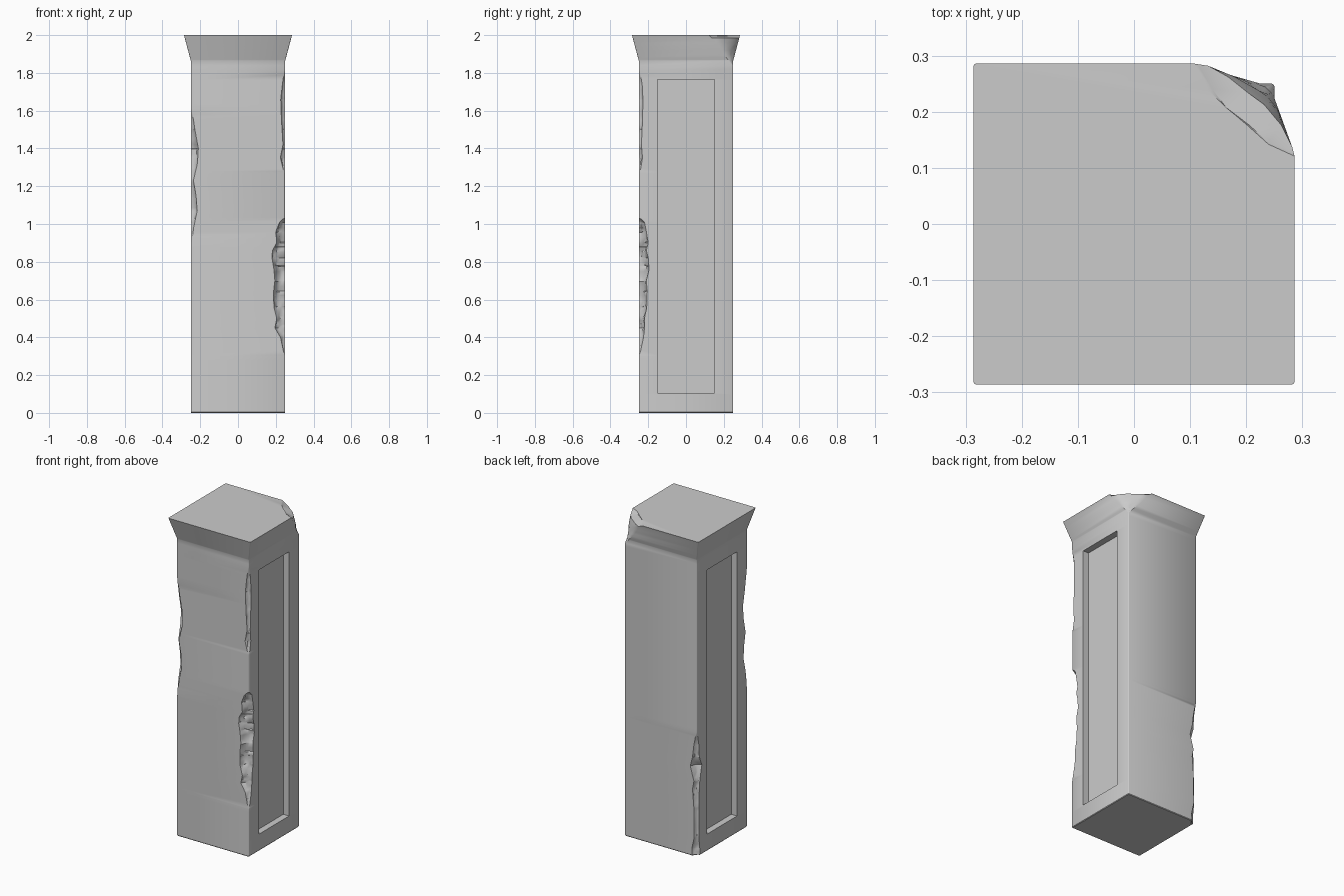
import bpy, bmesh, random
from mathutils import Vector

if "Cube" in bpy.data.objects:
    bpy.data.objects.remove(bpy.data.objects["Cube"])

random.seed(4)
K = 6           # points around each corner
TINY = 0.004    # bevel where the edge is undamaged

# Chip profiles per corner: (height, cut along x, cut along y)
CHIPS = {
    (1, 1): [(1.84, TINY, TINY), (1.87, .03, .03), (1.92, .09, .08),
             (1.96, .13, .12), (1.985, .15, .145), (2.0, .18, .165)],
    (-1, 1): [(0, .03, .03), (.04, .035, .03), (.12, .018, .02), (.3, .02, .022),
              (.42, .03, .025), (.47, .02, .03), (.56, .045, .05), (.62, .03, .025),
              (.7, .02, .02), (.78, TINY, TINY)],
    (-1, -1): [(.88, TINY, TINY), (.98, .015, .015), (1.07, .034, .036), (1.15, .028, .03),
               (1.23, .014, .016), (1.32, .035, .035), (1.4, .04, .042),
               (1.5, .022, .022), (1.62, TINY, TINY)],
    (1, -1): [(.3, TINY, TINY), (.4, .025, .025), (.45, .055, .03), (.5, .045, .03),
              (.56, .06, .042), (.64, .062, .045), (.7, .055, .04), (.76, .06, .055),
              (.82, .07, .05), (.86, .068, .04), (.9, .045, .05), (.96, .05, .04),
              (1.01, .03, .03), (1.03, .008, .008), (1.28, .008, .008), (1.35, .026, .02),
              (1.42, .012, .014), (1.55, .02, .02), (1.66, .024, .022),
              (1.74, .015, .018), (1.82, TINY, TINY)],
}


def chip(profile, z):
    """Interpolated corner cut at height z."""
    if z < profile[0][0] or z > profile[-1][0]:
        return TINY, TINY
    for (z0, a0, b0), (z1, a1, b1) in zip(profile, profile[1:]):
        if z <= z1:
            t = (z - z0) / (z1 - z0)
            return a0 + (a1 - a0) * t, b0 + (b1 - b0) * t
    return TINY, TINY


def corner_points(sx, sy, h, z):
    a, b = chip(CHIPS[sx, sy], z)
    cap_corner = (sx, sy) == (1, 1)
    hit = a > 0.01
    # roundness: 1 follows the old corner, 0.5 is a straight cut
    c = 0.62 if not cap_corner else (0.66 if z > 1.99 else 0.85)
    p0, p2 = Vector((h - a, h)), Vector((h, h - b))
    p1 = Vector((h - 2 * a * (1 - c), h - 2 * b * (1 - c)))
    if not cap_corner and not hit:
        p1 = Vector((h - a * .3, h - b * .3))
    pts = []
    for i in range(K):
        t = i / (K - 1)
        p = p0 * (1 - t) ** 2 + p1 * 2 * t * (1 - t) + p2 * t * t
        if hit and 0 < i < K - 1:
            r = min(a, .06) * .09
            p -= Vector((random.uniform(-r, r), random.uniform(-r, r)))
        pts.append((sx * p.x, sy * p.y))
    return pts[::-1] if sx * sy > 0 else pts


# Pillar: stacked rings with chipped corners and a flared cap
levels = {0.0, 0.004, 1.84, 1.865, 1.88, 1.9, 1.94, 1.996, 2.0}
levels |= {round(.02 + i * .026, 3) for i in range(70)}
levels |= {z for prof in CHIPS.values() for z, a, b in prof}
bm = bmesh.new()
rings = []
for z in sorted(levels):
    h = 0.25 + max(0, z - 1.865) / 0.135 * 0.036
    if z == 0:
        h -= 0.003
    ring = []
    for s in ((1, 1), (-1, 1), (-1, -1), (1, -1)):
        ring += [bm.verts.new((x, y, z)) for x, y in corner_points(*s, h, z)]
    rings.append(ring)
for lo, hi in zip(rings, rings[1:]):
    n = len(lo)
    for i in range(n):
        j = (i + 1) % n
        bm.faces.new((lo[i], lo[j], hi[j], hi[i]))
bm.faces.new(rings[0][::-1])
bm.faces.new(rings[-1])
bmesh.ops.recalc_face_normals(bm, faces=bm.faces)
mesh = bpy.data.meshes.new("stone_pillar")
bm.to_mesh(mesh)
bm.free()
pillar = bpy.data.objects.new("stone_pillar", mesh)
bpy.context.collection.objects.link(pillar)

# Recessed panels on the left and right sides
DEPTH = 0.04
for side, name in ((1, "right_panel_cutter"), (-1, "left_panel_cutter")):
    bpy.ops.mesh.primitive_cube_add(size=1, location=(side * (.25 - DEPTH + .1), 0, .935))
    cutter = bpy.context.object
    cutter.name = name
    cutter.scale = (.2, .30, 1.66)
    cutter.hide_render = True
    bpy.context.view_layer.objects.active = pillar
    mod = pillar.modifiers.new("panel", 'BOOLEAN')
    mod.operation = 'DIFFERENCE'
    mod.solver = 'EXACT'
    mod.object = cutter
    bpy.ops.object.modifier_apply(modifier=mod.name)
    bpy.data.objects.remove(cutter)

bpy.ops.object.select_all(action='DESELECT')
pillar.select_set(True)
bpy.context.view_layer.objects.active = pillar
bpy.ops.object.shade_smooth_by_angle(angle=0.6)
